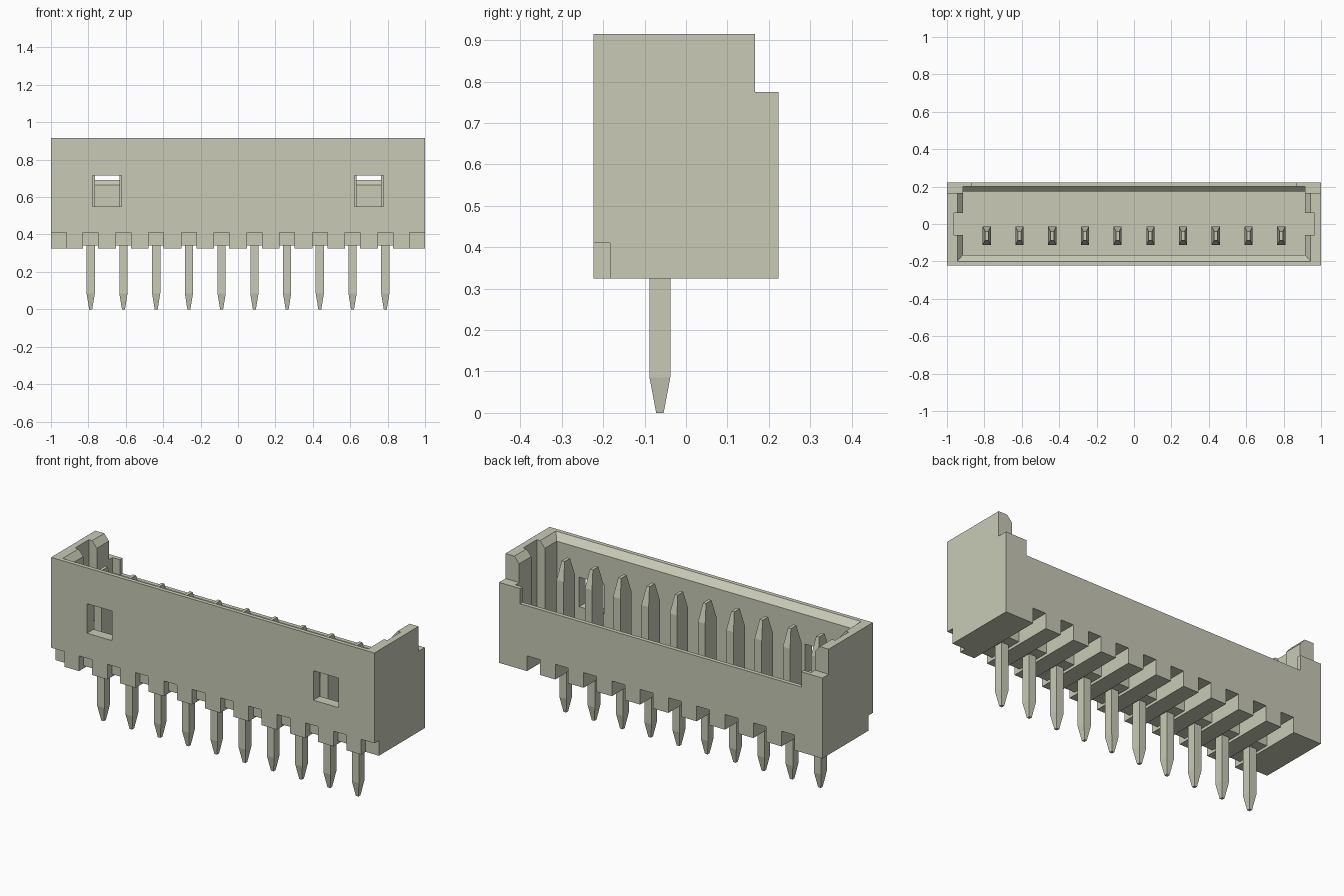
import bpy, bmesh

cube = bpy.data.objects.get("Cube")
if cube:
    bpy.data.objects.remove(cube, do_unlink=True)

mat = bpy.data.materials.new("warm_light_grey")
mat.use_nodes = True
COLOR = (0.58, 0.59, 0.47, 1)
mat.diffuse_color = COLOR
mat.node_tree.nodes["Principled BSDF"].inputs["Base Color"].default_value = COLOR


def loft(name, sections):
    """Solid through stacked rectangles (z, x0, x1, y0, y1)."""
    bm = bmesh.new()
    rings = [[bm.verts.new(p) for p in ((x0, y0, z), (x1, y0, z), (x1, y1, z), (x0, y1, z))]
             for z, x0, x1, y0, y1 in sections]
    bm.faces.new(rings[0][::-1])
    bm.faces.new(rings[-1])
    for a, b in zip(rings, rings[1:]):
        for i in range(4):
            j = (i + 1) % 4
            bm.faces.new((a[i], a[j], b[j], b[i]))
    bmesh.ops.recalc_face_normals(bm, faces=bm.faces)
    mesh = bpy.data.meshes.new(name)
    bm.to_mesh(mesh)
    bm.free()
    mesh.materials.append(mat)
    obj = bpy.data.objects.new(name, mesh)
    bpy.context.collection.objects.link(obj)
    return obj


def box(name, x0, x1, y0, y1, z0, z1):
    return loft(name, [(z0, x0, x1, y0, y1), (z1, x0, x1, y0, y1)])


PITCH = 0.175
PIN_X = [(i - 4.5) * PITCH for i in range(10)]
PIN_Y = -0.063
FLOOR = 0.47

housing = box("housing", -1, 1, -0.223, 0.223, 0.325, 0.915)

# Cavity with a bevelled rim
cutters = [
    box("cavity_cutter", -0.915, 0.915, -0.165, 0.175, FLOOR, 1.1),
    loft("rim_cutter", [(0.88, -0.915, 0.915, -0.165, 0.17),
                        (0.915, -0.945, 0.945, -0.2, 0.17),
                        (1.1, -0.945, 0.945, -0.2, 0.17)]),
    # Low back wall with raised corners and a bevelled inner edge
    box("back_step_cutter", -1.1, 1.1, 0.167, 0.4, 0.775, 1.2),
    box("back_wall_cutter", -0.87, 0.87, 0.16, 0.4, 0.69, 1.2),
    loft("back_bevel_cutter", [(0.665, -0.915, 0.915, 0.1, 0.175),
                               (0.69, -0.915, 0.915, 0.1, 0.2),
                               (1.2, -0.915, 0.915, 0.1, 0.2)]),
    # Keying slots in both end walls
    box("end_slot_cutter", -0.965, 0.965, -0.06, 0.06, FLOOR, 1.2),
]

for s in (-1, 1):
    # Front latch windows and front bottom corner cuts
    xa, xb = sorted((s * 0.622, s * 0.778))
    cutters.append(box("window_cutter", xa, xb, -0.4, -0.1, 0.55, 0.715))
    xa, xb = sorted((s * 0.918, s * 1.1))
    cutters.append(box("corner_cutter", xa, xb, -0.4, -0.183, 0.2, 0.41))

# Underside grooves in front of and behind each pin
for x in PIN_X:
    a, b = x - 0.04, x + 0.04
    cutters.append(box("front_groove_cutter", a, b, -0.4, -0.183, 0.2, 0.41))
    cutters.append(box("back_groove_cutter", a, b, 0.02, 0.4, 0.2, 0.41))
    cutters.append(box("pin_seat_cutter", a, b, -0.2, 0.03, 0.2, 0.34))

for c in cutters:
    c.hide_render = True
    mod = housing.modifiers.new(c.name, "BOOLEAN")
    mod.operation = "DIFFERENCE"
    mod.solver = "EXACT"
    mod.object = c

# Bake the cuts and discard the cutters
bpy.context.view_layer.update()
deps = bpy.context.evaluated_depsgraph_get()
baked = bpy.data.meshes.new_from_object(housing.evaluated_get(deps))
housing.modifiers.clear()
housing.data = baked
for c in cutters:
    bpy.data.objects.remove(c, do_unlink=True)

# Contact pins: narrow tail below, wide blade above, both tapered
PIN_PROFILE = [(0, 0.008, 0.009), (0.085, 0.022, 0.025), (0.44, 0.022, 0.025),
               (0.44, 0.022, 0.05), (0.75, 0.022, 0.05), (0.85, 0.009, 0.024)]
for i, x in enumerate(PIN_X):
    loft(f"contact_pin_{i + 1}",
         [(z, x - w, x + w, PIN_Y - d, PIN_Y + d) for z, w, d in PIN_PROFILE])
